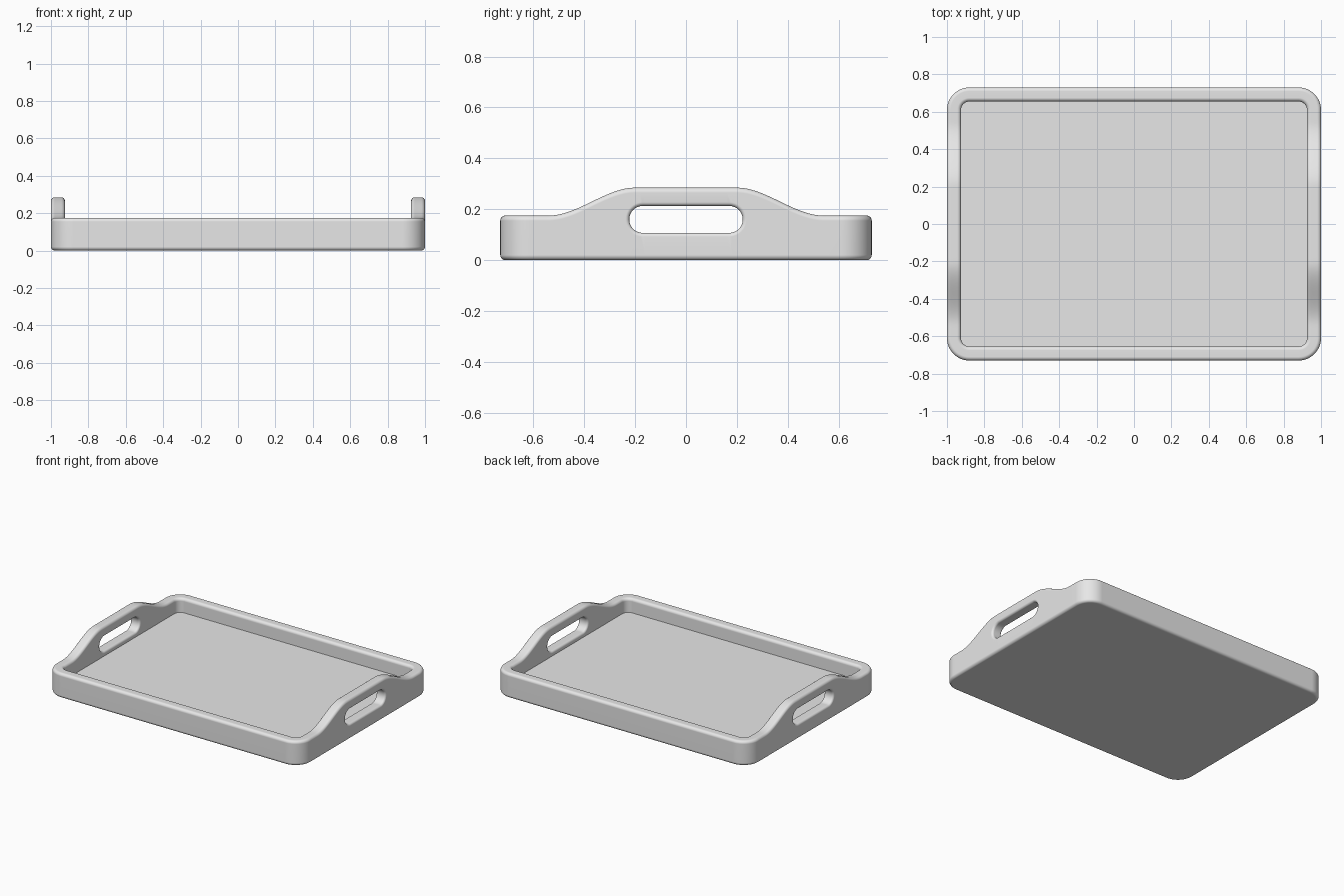
import bpy, bmesh, math

cube = bpy.data.objects.get("Cube")
if cube:
    bpy.data.objects.remove(cube, do_unlink=True)

HALF_X, HALF_Y = 1.0, 0.73      # outer size
RIM, HANDLE = 0.175, 0.285      # wall heights
WALL, FLOOR = 0.075, 0.075      # wall thickness, floor level
CORNER, ROUND = 0.12, 0.02      # plan corner radius, edge rounding
SEG = 6

grey = bpy.data.materials.new("light_grey")
grey.use_nodes = True
grey.diffuse_color = (0.8, 0.8, 0.8, 1)
grey.node_tree.nodes["Principled BSDF"].inputs["Base Color"].default_value = (0.8, 0.8, 0.8, 1)


def top_height(y):
    """Rim height, rising in a smooth S-curve to the handle."""
    t = min(1, max(0, (0.54 - abs(y)) / 0.34))
    return RIM + (HANDLE - RIM) * t * t * (3 - 2 * t)


def plan_loop(inset):
    """Rounded rectangle, with extra points along the two handle sides."""
    cx, cy, r = HALF_X - CORNER, HALF_Y - CORNER, CORNER - inset
    pts = []
    for k, (sx, sy) in enumerate([(1, 1), (-1, 1), (-1, -1), (1, -1)]):
        for i in range(13):
            a = math.pi / 2 * (k + i / 12)
            pts.append((sx * cx + r * math.cos(a), sy * cy + r * math.sin(a)))
        if k % 2:
            x = sx * (HALF_X - inset)
            pts += [(x, sy * (0.56 - 1.12 * i / 56)) for i in range(57)]
    return pts


def loft(name, rings):
    """Skin a stack of equal-length point rings and cap both ends."""
    bm = bmesh.new()
    loops = [[bm.verts.new(p) for p in ring] for ring in rings]
    for a, b in zip(loops, loops[1:]):
        for i in range(len(a)):
            j = (i + 1) % len(a)
            bm.faces.new((a[i], a[j], b[j], b[i]))
    bm.faces.new(loops[0])
    bm.faces.new(loops[-1])
    bmesh.ops.recalc_face_normals(bm, faces=bm.faces)
    mesh = bpy.data.meshes.new(name)
    bm.to_mesh(mesh)
    bm.free()
    mesh.materials.append(grey)
    obj = bpy.data.objects.new(name, mesh)
    bpy.context.collection.objects.link(obj)
    return obj


# Tray body: rounded bottom edge, outer wall, rolled rim, inner wall, floor
arc = [(math.sin(math.pi / 2 * i / SEG), math.cos(math.pi / 2 * i / SEG)) for i in range(SEG + 1)]
rings = [[(x, y, ROUND * (1 - c)) for x, y in plan_loop(ROUND * (1 - s))] for s, c in arc]
rings += [[(x, y, top_height(y) - ROUND * (1 - s)) for x, y in plan_loop(ROUND * (1 - c))] for s, c in arc]
rings += [[(x, y, top_height(y) - ROUND * (1 - c)) for x, y in plan_loop(WALL - ROUND * (1 - s))] for s, c in arc]
rings.append([(x, y, FLOOR) for x, y in plan_loop(WALL)])
tray = loft("serving_tray", rings)


def slot(x, r):
    """Stadium outline of the grip hole at a given depth."""
    pts = []
    for side in (0, 1):
        for i in range(17):
            a = -math.pi / 2 + math.pi * (side + i / 16)
            pts.append((x, (0.17 if side == 0 else -0.17) + r * math.cos(a), 0.16 + r * math.sin(a)))
    return pts


# Grip holes: cutters flare at both wall faces to leave rounded lips
LIP, GRIP = 0.015, 0.053
flare = [(LIP * (1 - s), GRIP + LIP * (1 - c)) for s, c in
         [(math.sin(math.pi / 2 * i / 5), math.cos(math.pi / 2 * i / 5)) for i in range(5, -1, -1)]]
bpy.ops.object.select_all(action='DESELECT')
bpy.context.view_layer.objects.active = tray
tray.select_set(True)
for sign in (1, -1):
    # flare runs from the wall face (wide) to LIP deep (narrow)
    steps = sorted((LIP * (1 - math.cos(math.pi / 2 * i / 5)),
                    GRIP + LIP * (1 - math.sin(math.pi / 2 * i / 5))) for i in range(6))
    outer = [(HALF_X + 0.03, GRIP + LIP)] + [(HALF_X - d, r) for d, r in steps]
    inner = [(HALF_X - WALL + d, r) for d, r in reversed(steps)] + [(HALF_X - WALL - 0.03, GRIP + LIP)]
    cutter = loft("grip_cutter", [slot(sign * x, r) for x, r in outer + inner])
    cutter.hide_render = True
    mod = tray.modifiers.new("grip_hole", 'BOOLEAN')
    mod.operation, mod.solver, mod.object = 'DIFFERENCE', 'EXACT', cutter
    bpy.ops.object.modifier_apply(modifier=mod.name)
    bpy.data.objects.remove(cutter, do_unlink=True)

# Smooth shading with crisp inner floor edge
bpy.ops.object.shade_smooth_by_angle(angle=math.radians(35))
weighted = tray.modifiers.new("even_shading", 'WEIGHTED_NORMAL')
weighted.keep_sharp = True
